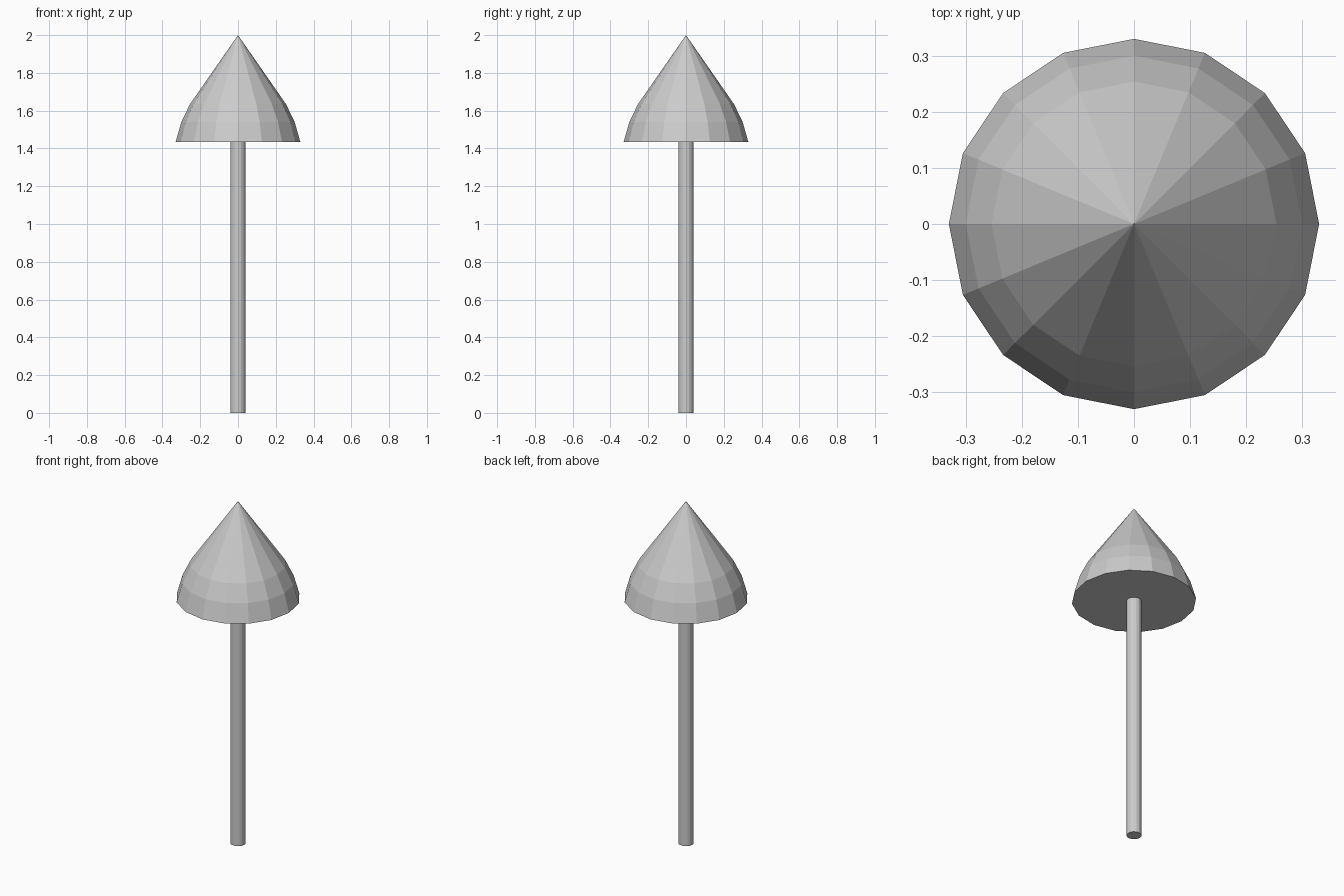
import bpy, bmesh
from math import cos, sin, tau

if "Cube" in bpy.data.objects:
    bpy.data.objects.remove(bpy.data.objects["Cube"])


def lathe(name, profile, sides):
    """Revolve (radius, z) points around z; radius 0 makes a tip, open ends are capped."""
    bm = bmesh.new()
    rings = []
    for r, z in profile:
        count = sides if r > 0 else 1
        rings.append([bm.verts.new((r * cos(tau * i / sides), r * sin(tau * i / sides), z))
                      for i in range(count)])
    for low, high in zip(rings, rings[1:]):
        for i in range(sides):
            j = (i + 1) % sides
            if len(high) == 1:
                bm.faces.new((low[i], low[j], high[0]))
            else:
                bm.faces.new((low[i], low[j], high[j], high[i]))
    for ring in (rings[0], rings[-1]):
        if len(ring) > 1:
            bm.faces.new(ring)
    bmesh.ops.recalc_face_normals(bm, faces=bm.faces)
    mesh = bpy.data.meshes.new(name)
    bm.to_mesh(mesh)
    bm.free()
    obj = bpy.data.objects.new(name, mesh)
    bpy.context.collection.objects.link(obj)
    return obj


# Slender round stem
lathe("stem", [(0.04, 0), (0.04, 1.435)], 16)

# Faceted pointed cap with a flat underside
lathe("cap", [(0.33, 1.434), (0.30, 1.54), (0.254, 1.635), (0, 2.0)], 16)
